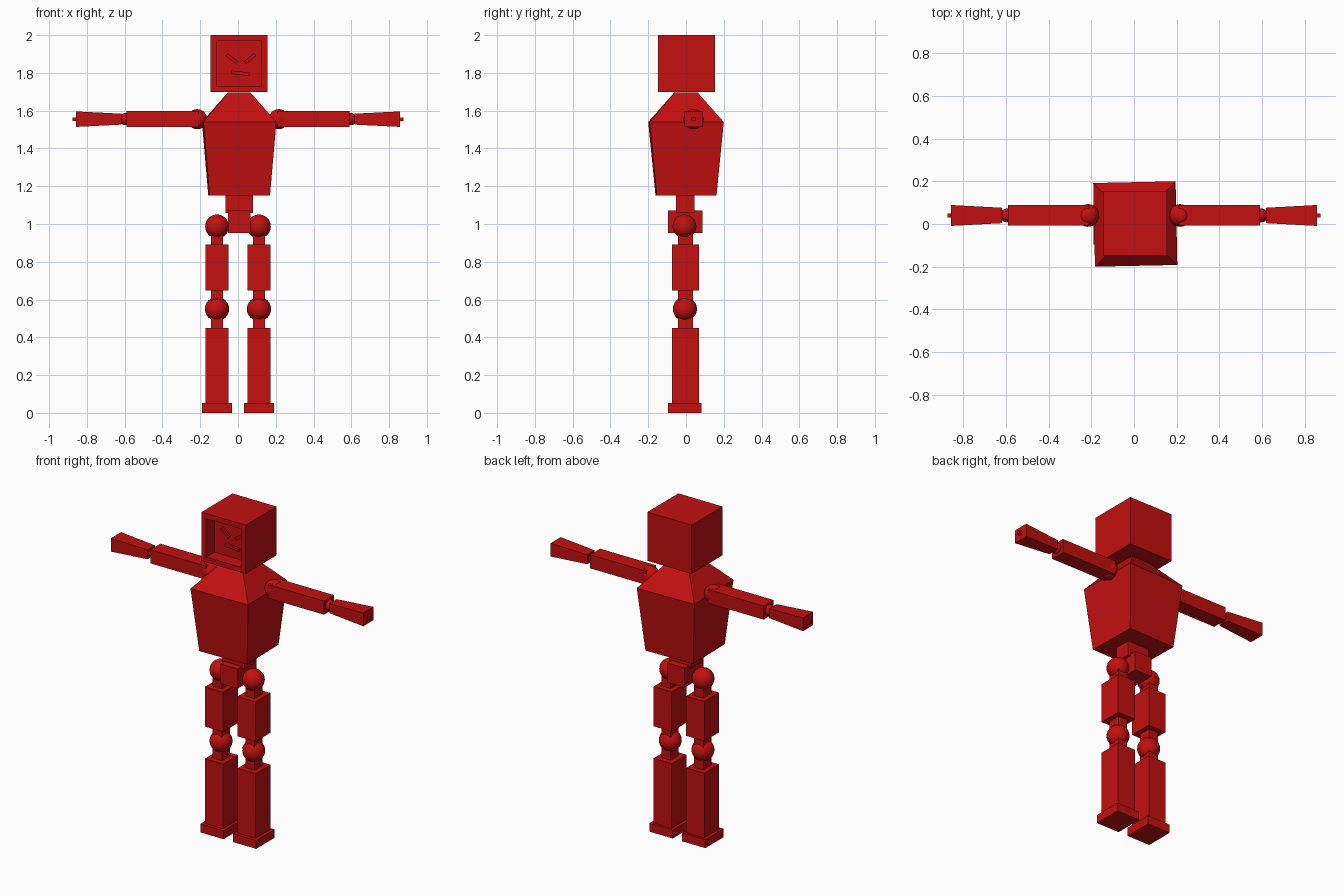
import bpy, bmesh, math
from mathutils import Matrix, Vector

old = bpy.data.objects.get("Cube")
if old:
    bpy.data.objects.remove(old, do_unlink=True)

RED = (0.55, 0.005, 0.005, 1)
red = bpy.data.materials.new("red paint")
red.use_nodes = True
red.diffuse_color = RED
red.node_tree.nodes["Principled BSDF"].inputs["Base Color"].default_value = RED


def finish(name, bm, smooth=False):
    bmesh.ops.recalc_face_normals(bm, faces=bm.faces)
    mesh = bpy.data.meshes.new(name)
    bm.to_mesh(mesh)
    bm.free()
    mesh.materials.append(red)
    for p in mesh.polygons:
        p.use_smooth = smooth
    ob = bpy.data.objects.new(name, mesh)
    bpy.context.collection.objects.link(ob)
    return ob


def box_bm(center, size):
    bm = bmesh.new()
    bmesh.ops.create_cube(bm, size=1, matrix=Matrix.Translation(center) @ Matrix.Diagonal((*size, 1)))
    return bm


def box(name, center, size, tilt=0):
    ob = finish(name, box_bm((0, 0, 0), size))
    ob.location = center
    ob.rotation_euler.y = tilt
    return ob


def ball(name, center, r):
    bm = bmesh.new()
    bmesh.ops.create_uvsphere(bm, u_segments=32, v_segments=16, radius=r)
    ob = finish(name, bm, True)
    ob.location = center
    return ob


def loft(name, rings, axis):
    """Stack of rectangles along x or z; each ring is (position, centre, half sizes)."""
    bm = bmesh.new()
    prev = None
    for pos, (ca, cb), (a, b) in rings:
        ring = []
        for sa, sb in ((-1, -1), (1, -1), (1, 1), (-1, 1)):
            u, v = ca + sa * a, cb + sb * b
            ring.append(bm.verts.new((pos, u, v) if axis == "x" else (u, v, pos)))
        if prev:
            for i in range(4):
                j = (i + 1) % 4
                bm.faces.new((prev[i], prev[j], ring[j], ring[i]))
        else:
            bm.faces.new(ring)
        prev = ring
    bm.faces.new(prev)
    return finish(name, bm)


# Head with a sunken square face
bm = box_bm((0.005, 0.003, 1.85), (0.3, 0.3, 0.3))
bm.faces.ensure_lookup_table()
front = min(bm.faces, key=lambda f: f.calc_center_median().y)
bmesh.ops.inset_region(bm, faces=[front], thickness=0.045)
sunk = bmesh.ops.extrude_discrete_faces(bm, faces=[front])["faces"][0]
bmesh.ops.translate(bm, verts=sunk.verts, vec=Vector((0, 0.08, 0)))
finish("head", bm)

# Scowling features standing on the sunken face
for name, x, z, length, tilt in (("right_eye", -0.034, 1.876, 0.068, 38),
                                 ("left_eye", 0.064, 1.876, 0.068, -38),
                                 ("mouth", 0.013, 1.798, 0.095, 6)):
    box(name, (x, -0.065, z), (length, 0.03, 0.018), math.radians(tilt))

# Torso, waist and pelvis
torso = loft("torso", [(1.15, (0, 0), (0.16, 0.158)),
                       (1.54, (0, 0), (0.193, 0.196)),
                       (1.695, (0, 0), (0.06, 0.062))], "z")
torso.location.x = 0.006
torso.rotation_euler.z = math.radians(1.2)
box("waist", (0.007, -0.004, 1.105), (0.147, 0.1, 0.092))
box("pelvis", (0.006, -0.004, 1.012), (0.118, 0.184, 0.12))

for side, s in (("right", -1), ("left", 1)):
    # Arm
    ay, az = 0.04, 1.555
    ball(side + "_shoulder", (s * 0.216, ay, az), 0.053)
    box(side + "_upper_arm", (s * 0.4, ay, az), (0.38, 0.096, 0.084))
    ball(side + "_elbow", (s * 0.596, ay, az), 0.032)
    loft(side + "_forearm", [(s * 0.618, (ay, az), (0.036, 0.029)),
                             (s * 0.858, (ay, az), (0.049, 0.041))], "x")
    box(side + "_wrist_pin", (s * 0.862, ay, az), (0.026, 0.02, 0.02))

    # Leg
    lx, ly = s * 0.111, -0.003
    ball(side + "_hip", (lx, -0.008, 0.987), 0.063)
    box(side + "_hip_peg", (lx, ly, 0.925), (0.063, 0.078, 0.09))
    box(side + "_thigh", (lx, ly, 0.769), (0.123, 0.144, 0.244))
    box(side + "_knee_peg", (lx, ly, 0.55), (0.063, 0.078, 0.22))
    ball(side + "_knee", (lx, -0.006, 0.55), 0.064)
    box(side + "_shin", (lx, ly, 0.248), (0.123, 0.144, 0.404))
    box(side + "_foot", (lx, -0.006, 0.026), (0.158, 0.178, 0.052))
